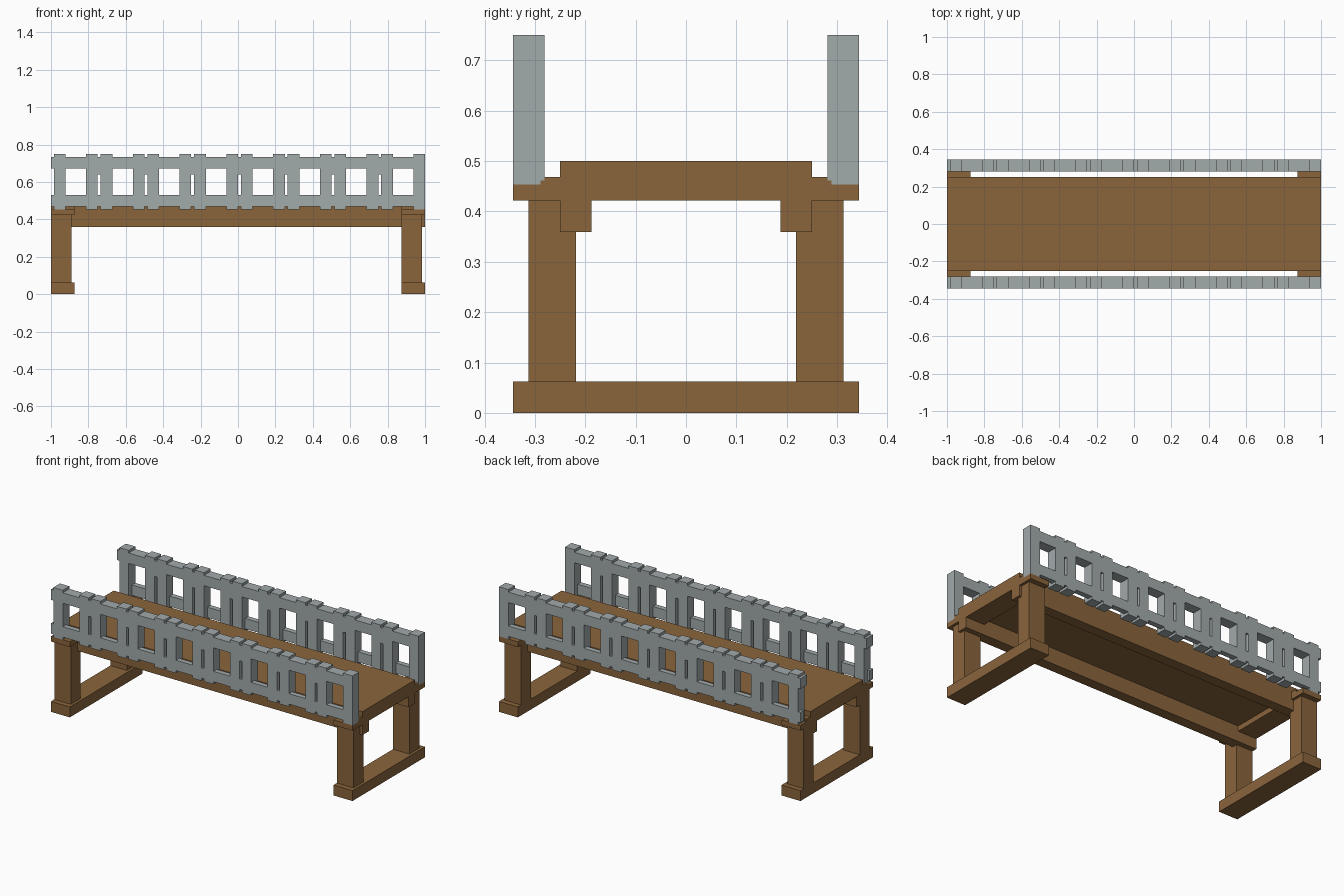
import bpy
import bmesh

cube = bpy.data.objects.get("Cube")
if cube:
    bpy.data.objects.remove(cube, do_unlink=True)

U = 1 / 64  # grid unit shared by all parts


def material(name, rgb):
    m = bpy.data.materials.new(name)
    m.use_nodes = True
    m.diffuse_color = (*rgb, 1)
    m.node_tree.nodes["Principled BSDF"].inputs["Base Color"].default_value = (*rgb, 1)
    return m


WOOD = material("brown wood", (0.255, 0.130, 0.046))
STONE = material("grey stone", (0.365, 0.405, 0.408))


def add_box(bm, x0, x1, y0, y1, z0, z1):
    v = [bm.verts.new((x * U, y * U, z * U)) for x in (x0, x1) for y in (y0, y1) for z in (z0, z1)]
    for f in ((0, 1, 3, 2), (4, 6, 7, 5), (0, 4, 5, 1), (2, 3, 7, 6), (0, 2, 6, 4), (1, 5, 7, 3)):
        bm.faces.new([v[i] for i in f])


def part(name, mat, boxes):
    """One object from boxes given in grid units."""
    bm = bmesh.new()
    for b in boxes:
        add_box(bm, *b)
    bmesh.ops.recalc_face_normals(bm, faces=bm.faces)
    me = bpy.data.meshes.new(name)
    bm.to_mesh(me)
    bm.free()
    me.materials.append(mat)
    ob = bpy.data.objects.new(name, me)
    bpy.context.collection.objects.link(ob)
    return ob


# Walkway planks
part("deck", WOOD, [(-64, 64, -16, 16, 29, 32)])

# End frames: foot, two legs, stepped cross beam
for side, x0, x1, leg0 in (("right", -64, -56, -64), ("left", 56, 64, 56)):
    part(side + "_foot", WOOD, [(x0, x1, -22, 22, 0, 4)])
    for end, y0, y1 in (("front", -20, -14), ("back", 14, 20)):
        part(f"{side}_{end}_leg", WOOD, [(leg0, leg0 + 7, y0, y1, 4, 27)])
    part(side + "_cross_beam", WOOD, [
        (x0, x1, -22, 22, 27, 29),
        (x0, x1, -18.5, 18.5, 29, 29.5),
        (x0, x1, -18, 18, 29.5, 30)])

# Long beams and pierced railings along both sides
for end, s in (("front", -1), ("back", 1)):
    y0, y1 = sorted((12 * s, 16 * s))
    part(end + "_long_beam", WOOD, [(-64, 64, y0, y1, 23, 29)])

    y0, y1 = sorted((18 * s, 22 * s))
    r0, r1 = sorted((20 * s, 22 * s))  # sills are set back on the walkway side
    boxes = []
    for i in range(8):
        x = -64 + 16 * i
        lintel = 41 if i else 43
        boxes += [
            (x, x + 1, r0, r1, 30, 34),             # slot sill
            (x, x + 1, y0, y1, lintel, 47),         # slot lintel
            (x + 1, x + 5, y0, y1, 29, 48),         # post
            (x + 5, x + 12, r0, r1, 30, 34),        # window sill
            (x + 5, x + 12, y0, y1, 43, 47),        # window lintel
            (x + 12, x + 16, y0, y1, 29, 48)]       # post
    part(end + "_railing", STONE, boxes)
